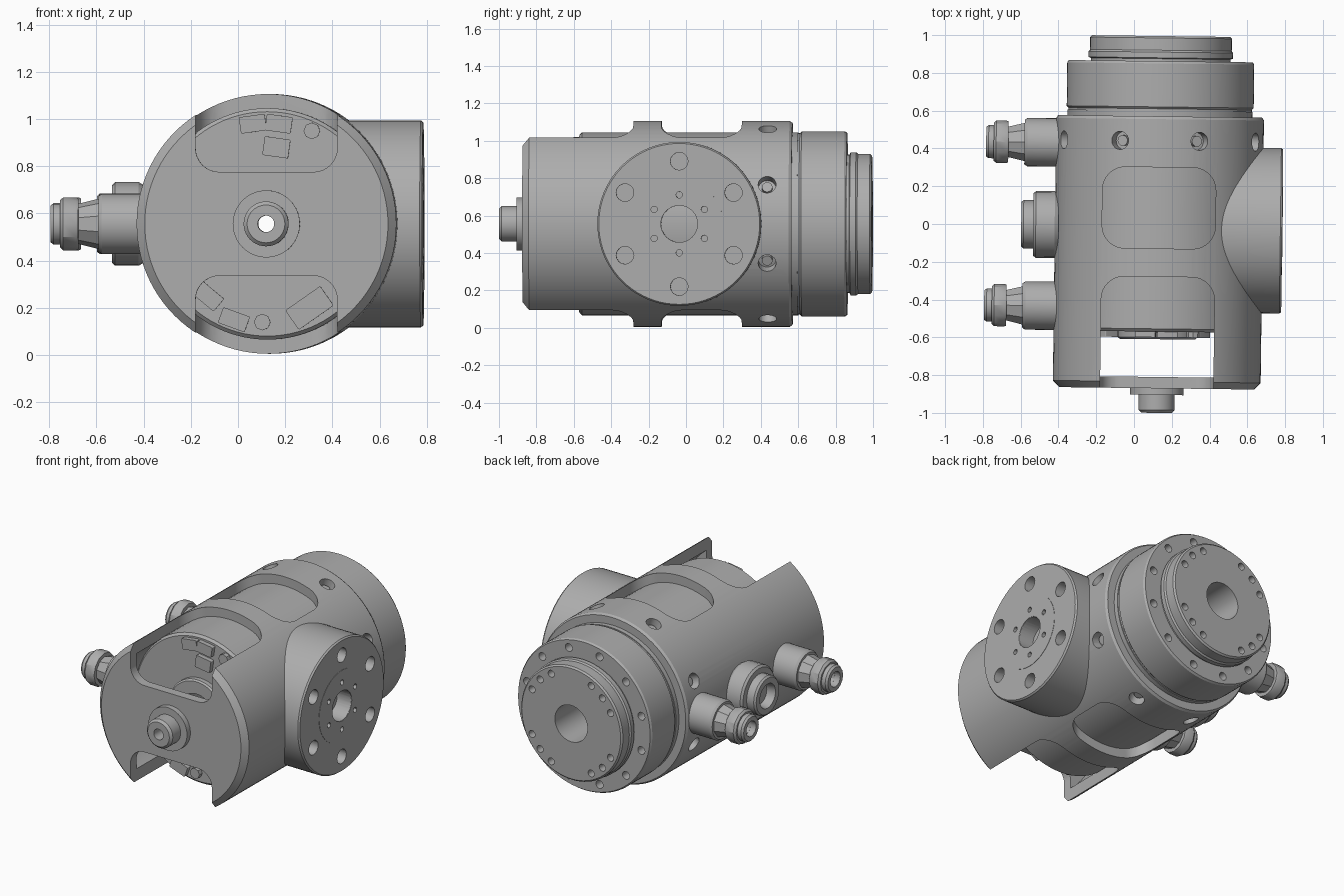
import bpy, bmesh
from math import pi, cos, sin, radians
from mathutils import Matrix, Vector

cube = bpy.data.objects.get("Cube")
if cube:
    bpy.data.objects.remove(cube)

CX, CZ = 0.131, 0.556          # main axis, running along y
AXIS = {"y": Matrix.Rotation(-pi / 2, 4, "X"),
        "x": Matrix.Rotation(pi / 2, 4, "Y"),
        "-x": Matrix.Rotation(-pi / 2, 4, "Y"),
        "z": Matrix.Identity(4)}
YAW = (Matrix.Translation((CX, 0, 0)) @ Matrix.Rotation(-0.0125, 4, "Z")
       @ Matrix.Translation((-CX, 0, 0)))

steel = bpy.data.materials.new("machined grey")
steel.use_nodes = True
GREY = (0.42, 0.42, 0.42, 1)
steel.diffuse_color = GREY
steel.node_tree.nodes["Principled BSDF"].inputs["Base Color"].default_value = GREY
parts = []


def make(name, bm, matrix, part=True):
    bmesh.ops.transform(bm, matrix=matrix, verts=bm.verts)
    bmesh.ops.recalc_face_normals(bm, faces=bm.faces)
    mesh = bpy.data.meshes.new(name)
    bm.to_mesh(mesh)
    bm.free()
    mesh.materials.append(steel)
    obj = bpy.data.objects.new(name, mesh)
    bpy.context.collection.objects.link(obj)
    if part:
        parts.append(obj)
    return obj


def lathe(name, profile, axis="y", at=(CX, 0, CZ), n=64, part=True):
    """Revolve a closed (radius, distance) profile; radius 0 makes a solid."""
    bm = bmesh.new()
    rings = []
    for r, t in profile:
        if r == 0:
            rings.append([bm.verts.new((0, 0, t))] * n)
        else:
            rings.append([bm.verts.new((r * cos(2 * pi * i / n), r * sin(2 * pi * i / n), t))
                          for i in range(n)])
    for a, b in zip(rings, rings[1:] + rings[:1]):
        for i in range(n):
            j = (i + 1) % n
            corners = list(dict.fromkeys((a[i], a[j], b[j], b[i])))
            if len(corners) > 2:
                bm.faces.new(corners)
    return make(name, bm, Matrix.Translation(at) @ AXIS[axis], part)


def rod(name, r, a, b, axis="y", at=(CX, 0, CZ), n=20, part=True):
    return lathe(name, [(0, a), (r, a), (r, b), (0, b)], axis, at, n, part)


def rounded_prism(name, w, h, r, depth, matrix, part=False):
    """Rounded rectangle centred on the origin, extruded along local z."""
    bm = bmesh.new()
    pts = []
    for k, (sx, sy) in enumerate(((1, 1), (-1, 1), (-1, -1), (1, -1))):
        for s in range(9):
            a = (k + s / 8) * pi / 2
            pts.append((sx * (w / 2 - r) + r * cos(a), sy * (h / 2 - r) + r * sin(a), -depth / 2))
    face = bm.faces.new([bm.verts.new(p) for p in pts])
    ext = bmesh.ops.extrude_face_region(bm, geom=[face])["geom"]
    bmesh.ops.translate(bm, vec=(0, 0, depth),
                        verts=[v for v in ext if isinstance(v, bmesh.types.BMVert)])
    return make(name, bm, matrix, part)


def cut(target, cutters):
    """Join the cutters, subtract them and delete them."""
    bm = bmesh.new()
    for c in cutters:
        bm.from_mesh(c.data)
        bpy.data.objects.remove(c)
    tool = make("cutter", bm, Matrix.Identity(4), False)
    tool.hide_render = True
    mod = target.modifiers.new("cut", "BOOLEAN")
    mod.object, mod.solver = tool, "EXACT"
    bpy.context.view_layer.objects.active = target
    bpy.ops.object.modifier_apply(modifier=mod.name)
    bpy.data.objects.remove(tool)


def circle(count, radius, start=0.0):
    for i in range(count):
        a = radians(start) + 2 * pi * i / count
        yield radius * cos(a), radius * sin(a), a


# Outer shell: tube with open slots, windows and radial screw holes
shell = lathe("outer_shell", [(0.485, -0.83), (0.53, -0.83), (0.55, -0.82), (0.55, 0.555),
                              (0.54, 0.57), (0.485, 0.57)], n=96)
tools = [rounded_prism("slot", 0.6, 1.0, 0.12, 2, Matrix.Translation((CX, -0.78, CZ))),
         rounded_prism("window", 0.6, 0.43, 0.12, 2, Matrix.Translation((CX, 0.085, CZ)))]
for x, z, a in circle(8, 1, 22.5):
    turn = Matrix.Translation((CX, 0.44, CZ)) @ Matrix.Rotation(pi / 2 - a, 4, "Y")
    for name, r, lo, hi in (("screw_hole", 0.048, 0.45, 0.6), ("shell_screw", 0.028, 0.48, 0.515)):
        bm = bmesh.new()
        bmesh.ops.create_cone(bm, cap_ends=True, segments=20, radius1=r, radius2=r, depth=hi - lo,
                              matrix=Matrix.Translation((0, 0, (lo + hi) / 2)))
        obj = make(name, bm, turn, name == "shell_screw")
        if name == "screw_hole":
            tools.append(obj)
cut(shell, tools)

# Front plate with a notch above and below
plate = lathe("front_plate", [(0.035, -0.87), (0.515, -0.87), (0.55, -0.835), (0.55, -0.81),
                              (0.035, -0.81)], n=96)
cut(plate, [rounded_prism("notch", 0.6, 0.6, 0.1, 0.4,
                          Matrix.Translation((CX, -0.84, CZ + s * 0.52)) @ AXIS["y"])
            for s in (1, -1)])
lathe("front_collar", [(0.035, -0.905), (0.142, -0.905), (0.142, -0.86), (0.035, -0.86)])
lathe("front_shaft", [(0.035, -1.0), (0.08, -1.0), (0.095, -0.985), (0.095, -0.86),
                      (0.035, -0.86)], n=40)

# Inner drum, rear flange and output cap around a through bore
lathe("inner_drum", [(0.12, -0.57), (0.475, -0.57), (0.49, -0.555), (0.49, 0.6), (0.12, 0.6)], n=96)
flange = lathe("rear_flange", [(0.12, 0.5), (0.485, 0.5), (0.485, 0.61), (0.495, 0.62), (0.495, 0.85),
                               (0.487, 0.862), (0.12, 0.862)], n=96)
cut(flange, [rod("hole", 0.026, 0.8, 0.9, at=(CX + x, 0, CZ + z), n=16, part=False)
             for x, z, a in circle(12, 0.437, 15)])
cap = lathe("output_cap", [(0.12, 0.8), (0.37, 0.8), (0.37, 0.875), (0.383, 0.88), (0.383, 0.91),
                           (0.375, 0.92), (0.375, 0.985), (0.365, 0.995), (0.12, 0.995)], n=80)
cut(cap, [rod("hole", 0.023, 0.94, 1.1, at=(CX + x, 0, CZ + z), n=16, part=False)
          for start in (0, 18, 36) for x, z, a in circle(4, 0.325, start + 27)])

# Drum front cover and its small connector blocks
lathe("drum_cover", [(0.12, -0.61), (0.2, -0.61), (0.21, -0.6), (0.21, -0.56), (0.12, -0.56)])
for x, z, w, h, tilt in ((0.07, 0.98, 0.11, 0.07, -8), (0.18, 0.98, 0.11, 0.07, 8),
                         (0.17, 0.88, 0.11, 0.08, 8), (-0.12, 0.25, 0.12, 0.07, 40),
                         (-0.01, 0.15, 0.12, 0.07, 20), (0.31, 0.2, 0.18, 0.1, -35)):
    rounded_prism("connector_block", w, h, 0.006, 0.05, Matrix.Translation((x, -0.575, z))
                  @ Matrix.Rotation(radians(tilt), 4, "Y") @ AXIS["y"], True)
for x, z in ((0.32, 0.95), (0.11, 0.14)):
    rod("drum_stud", 0.035, -0.6, -0.56, at=(x, 0, z), n=8)

# Side boss with bolt circle and central bore
SIDE = (0, -0.028, CZ)
boss = lathe("side_boss", [(0, 0.44), (0.438, 0.44), (0.438, 0.775), (0.43, 0.785), (0, 0.785)],
             "x", SIDE, 80)
tools = [rod("bore", 0.098, 0.6, 0.9, "x", SIDE, 32, False)]
for count, radius, size, depth in ((6, 0.335, 0.047, 0.08), (6, 0.155, 0.017, 0.04)):
    tools += [rod("hole", size, 0.785 - depth, 0.9, "x", (0, SIDE[1] + y, CZ + z), 16, False)
              for y, z, a in circle(count, radius, 30)]
cut(boss, tools)
lathe("boss_insert", [(0.1, 0.77), (0.235, 0.77), (0.235, 0.787), (0.1, 0.787)], "x", SIDE, 48)
tools = [rod("hole", 0.017, 0.75, 0.9, "x", (0, SIDE[1] + y, CZ + z), 12, False)
         for y, z, a in circle(6, 0.155, 30)]
cut(parts[-1], tools)

# Two cable glands on the opposite side
for y in (0.425, -0.44):
    at = (0, y, CZ)
    lathe("gland_base", [(0, 0.36), (0.128, 0.36), (0.128, 0.57), (0.118, 0.585), (0, 0.585)], "-x", at, 40)
    lathe("gland_neck", [(0, 0.57), (0.11, 0.57), (0.08, 0.69), (0, 0.69)], "-x", at, 10)
    lathe("gland_nut", [(0.05, 0.67), (0.108, 0.67), (0.112, 0.68), (0.112, 0.735), (0.1, 0.748),
                        (0.05, 0.748)], "-x", at, 12)
    lathe("gland_tip", [(0, 0.7), (0.088, 0.7), (0.088, 0.775), (0.078, 0.788), (0.05, 0.788),
                        (0.05, 0.72), (0, 0.72)], "-x", at, 16)

# Central socket between the glands
at = (0, -0.01, CZ)
rod("socket_base", 0.13, 0.36, 0.46, "-x", at, 40)
lathe("socket_nut", [(0, 0.4), (0.165, 0.4), (0.177, 0.42), (0.177, 0.52), (0.165, 0.533), (0, 0.533)],
      "-x", at, 24)
lathe("socket_rim", [(0, 0.5), (0.128, 0.5), (0.128, 0.585), (0.118, 0.597), (0.08, 0.597),
                     (0.07, 0.54), (0, 0.54)], "-x", at, 24)

# Slight yaw of the whole unit, then smooth shading with sharp edges
bpy.ops.object.select_all(action="DESELECT")
for obj in parts:
    obj.data.transform(YAW)
    obj.select_set(True)
bpy.context.view_layer.objects.active = shell
bpy.ops.object.shade_smooth_by_angle(angle=radians(30))
